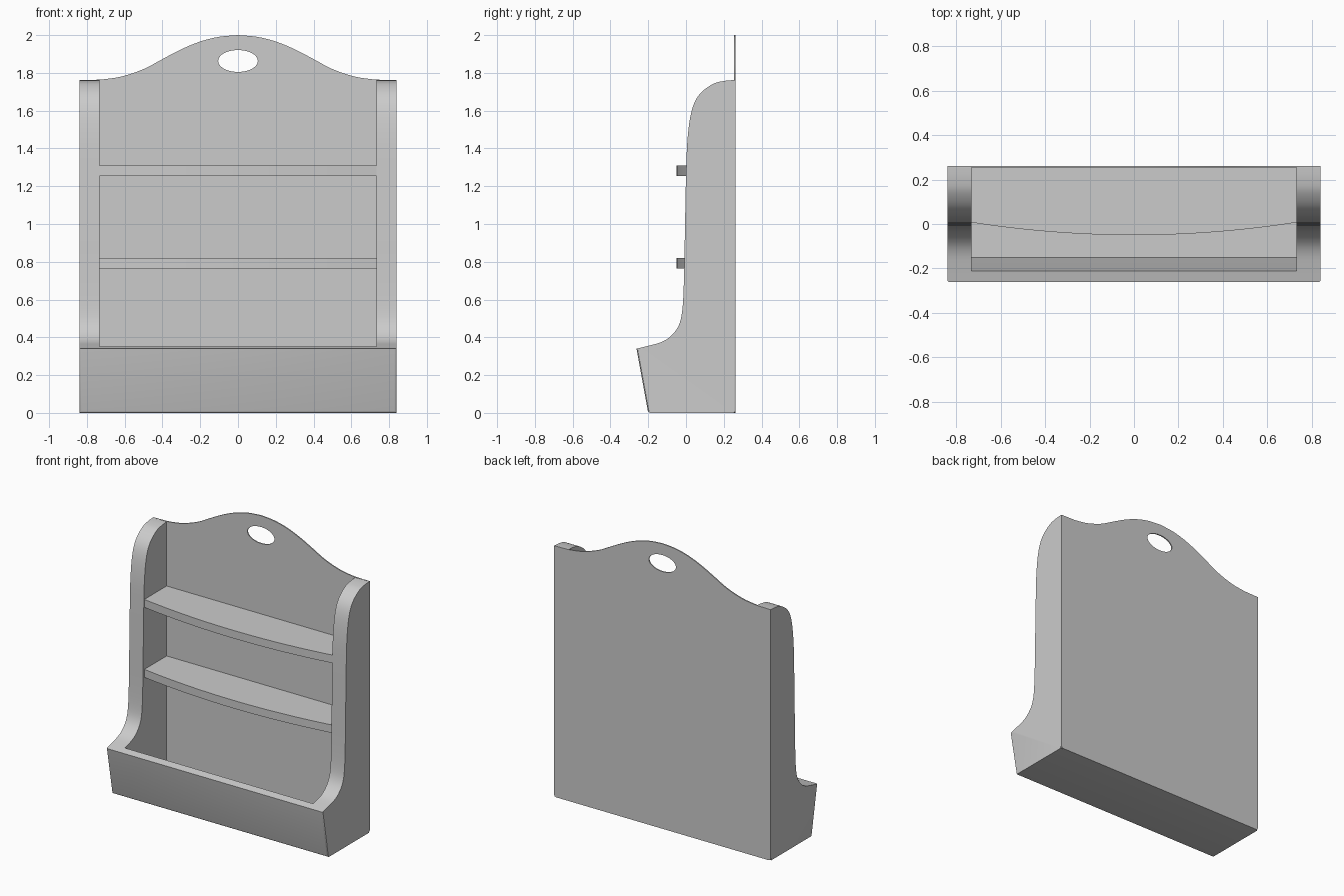
import bpy, bmesh, math
from mathutils import Vector

if "Cube" in bpy.data.objects:
    bpy.data.objects.remove(bpy.data.objects["Cube"])

grey = bpy.data.materials.new("plain_grey")
grey.diffuse_color = (0.6, 0.6, 0.6, 1)
grey.use_nodes = True
grey.node_tree.nodes["Principled BSDF"].inputs["Base Color"].default_value = grey.diffuse_color

HALF_W, INNER_W = 0.84, 0.732
BACK, PANEL = 0.262, 0.254


def smooth_path(pts, steps=4):
    """Catmull-Rom curve through 2D points."""
    v = [Vector(p) for p in pts]
    out = []
    for i in range(len(v) - 1):
        a, b, c, d = v[max(i - 1, 0)], v[i], v[i + 1], v[min(i + 2, len(v) - 1)]
        for s in range(steps):
            t = s / steps
            out.append(0.5 * (2 * b + (c - a) * t + (2 * a - 5 * b + 4 * c - d) * t ** 2
                              + (3 * b - a - 3 * c + d) * t ** 3))
    return [tuple(p) for p in out] + [tuple(v[-1])]


def prism(name, outline, axis, lo, hi, bevel=None):
    """Extrude a 2D outline along an axis; the outline uses the other two axes in order."""
    bm = bmesh.new()
    k = "xyz".index(axis)
    rings = []
    for h in (lo, hi):
        ring = []
        for p in outline:
            co = list(p)
            co.insert(k, h)
            ring.append(bm.verts.new(co))
        rings.append(ring)
        bm.faces.new(ring)
    n = len(outline)
    for i in range(n):
        j = (i + 1) % n
        bm.faces.new((rings[0][i], rings[0][j], rings[1][j], rings[1][i]))
    bmesh.ops.recalc_face_normals(bm, faces=bm.faces)
    if bevel:
        edges = [e for e in bm.edges if bevel(e)]
        bmesh.ops.bevel(bm, geom=edges, offset=0.012, segments=3, profile=0.5,
                        affect='EDGES', clamp_overlap=True)
    me = bpy.data.meshes.new(name)
    bm.to_mesh(me)
    bm.free()
    ob = bpy.data.objects.new(name, me)
    me.materials.append(grey)
    bpy.context.collection.objects.link(ob)
    return ob


def activate(ob):
    bpy.ops.object.select_all(action='DESELECT')
    ob.select_set(True)
    bpy.context.view_layer.objects.active = ob


def cut(ob, cutter):
    activate(ob)
    m = ob.modifiers.new("cut", 'BOOLEAN')
    m.operation, m.solver, m.object = 'DIFFERENCE', 'EXACT', cutter
    bpy.ops.object.modifier_apply(modifier=m.name)
    bpy.data.objects.remove(cutter)


# Side walls and front tray: one swept profile, hollowed out
side_curve = smooth_path([(-0.262, 0.34), (-0.2, 0.355), (-0.13, 0.375), (-0.08, 0.407),
                          (-0.04, 0.46), (-0.02, 0.54), (-0.011, 0.7), (-0.006, 0.95),
                          (0.0, 1.25), (0.008, 1.45), (0.03, 1.6), (0.07, 1.685),
                          (0.14, 1.74), (0.2, 1.757), (PANEL, 1.762)])
profile = [(PANEL, 0), (-0.2, 0)] + side_curve


def tray_corner(e):
    a, b = (v.co for v in e.verts)
    bottom_front = max(a.z, b.z) < 0.01 and max(a.y, b.y) < 0
    upright_front = max(a.y, b.y) < -0.15 and abs(a.z - b.z) > 0.3
    return bottom_front or upright_front


body = prism("sides_and_tray", profile, 'x', -HALF_W, HALF_W, tray_corner)
cavity = [(0.5, 0.012), (-0.15, 0.012), (-0.211, 0.352), (-0.215, 0.39),
          (-0.6, 0.39), (-0.6, 3), (0.5, 3)]
cut(body, prism("cavity_cutter", cavity, 'x', -INNER_W, INNER_W))

# Back panel with curved crest and oval hanging hole
crest = smooth_path([(0.73, 1.764), (0.62, 1.78), (0.5, 1.82), (0.4, 1.873),
                     (0.3, 1.925), (0.2, 1.966), (0.1, 1.991), (0, 2.0)])
right = [(HALF_W - 0.015, 0), (HALF_W - 0.004, 0.004), (HALF_W, 0.015), (HALF_W, 1.762)] + crest
outline = right + [(-x, z) for x, z in reversed(right[:-1])]
panel = prism("back_panel", outline, 'y', PANEL, BACK)
oval = [(0.105 * math.cos(math.tau * i / 40), 1.863 + 0.058 * math.sin(math.tau * i / 40))
        for i in range(40)]
cut(panel, prism("hole_cutter", oval, 'y', 0, 0.5))

# Tray floor
floor = prism("tray_floor", [(-INNER_W, -0.15), (INNER_W, -0.15), (INNER_W, PANEL), (-INNER_W, PANEL)],
              'z', 0.002, 0.012)

# Two bow-fronted shelves
bow = [(INNER_W * t / 12, -0.05 + 0.057 * (t / 12) ** 2) for t in range(-12, 13)]
shelves = [prism(name, bow + [(INNER_W, PANEL), (-INNER_W, PANEL)], 'z', z, z + 0.056)
           for name, z in (("lower_shelf", 0.764), ("upper_shelf", 1.255))]

for ob in [body, panel, floor] + shelves:
    activate(ob)
    bpy.ops.object.shade_smooth_by_angle(angle=math.radians(30))
